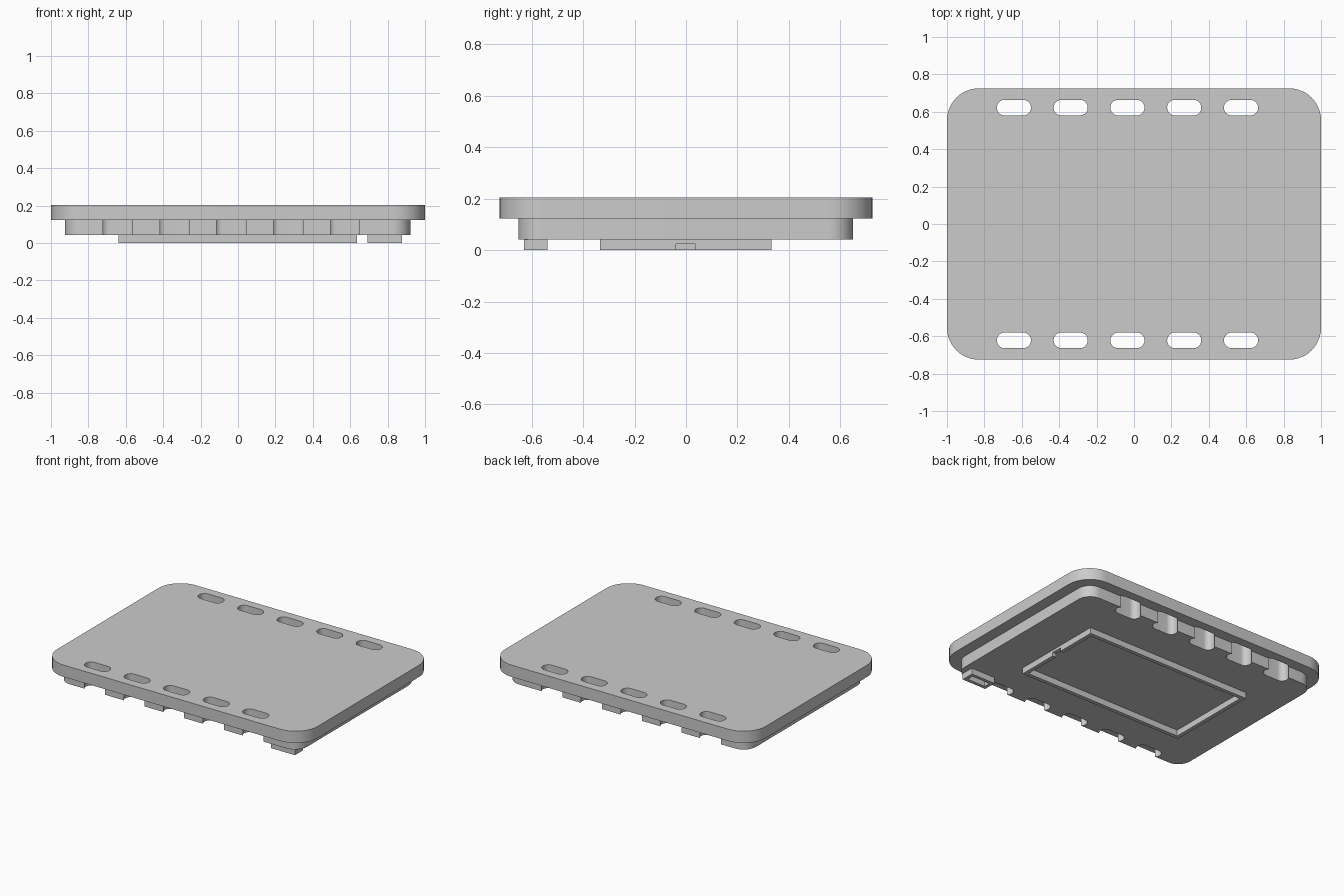
import bpy, bmesh, math

cube = bpy.data.objects.get("Cube")
if cube:
    bpy.data.objects.remove(cube, do_unlink=True)

grey = bpy.data.materials.new("light grey")
grey.use_nodes = True
grey.diffuse_color = (0.6, 0.6, 0.6, 1)
grey.node_tree.nodes["Principled BSDF"].inputs["Base Color"].default_value = (0.6, 0.6, 0.6, 1)


def add_slab(bm, x, y, z, radius=0.0, steps=12):
    """Add a prism over the ranges x, y, z with rounded vertical corners."""
    points = []
    corners = [(x[1], y[1], -1, -1), (x[0], y[1], 1, -1), (x[0], y[0], 1, 1), (x[1], y[0], -1, 1)]
    for i, (cx, cy, sx, sy) in enumerate(corners):
        for k in range(steps + 1 if radius else 1):
            a = math.pi / 2 * (i + k / steps)
            points.append((cx + sx * radius + radius * math.cos(a),
                           cy + sy * radius + radius * math.sin(a)))
    low = [bm.verts.new((px, py, z[0])) for px, py in points]
    high = [bm.verts.new((px, py, z[1])) for px, py in points]
    bm.faces.new(low[::-1])
    bm.faces.new(high)
    for i in range(len(points)):
        j = (i + 1) % len(points)
        bm.faces.new((low[i], low[j], high[j], high[i]))


def part(name, slabs):
    bm = bmesh.new()
    for slab in slabs:
        add_slab(bm, *slab)
    mesh = bpy.data.meshes.new(name)
    bm.to_mesh(mesh)
    bm.free()
    mesh.materials.append(grey)
    obj = bpy.data.objects.new(name, mesh)
    bpy.context.collection.objects.link(obj)
    return obj


def cut(obj, cutter):
    mod = obj.modifiers.new("cut", 'BOOLEAN')
    mod.operation = 'DIFFERENCE'
    mod.solver = 'EXACT'
    mod.object = cutter
    bpy.context.view_layer.objects.active = obj
    bpy.ops.object.modifier_apply(modifier=mod.name)


# Plates
top_plate = part("top_plate", [((-1, 1), (-0.725, 0.725), (0.122, 0.204), 0.17)])
lower_plate = part("lower_plate", [((-0.926, 0.921), (-0.652, 0.65), (0.042, 0.122), 0.095)])

# Two rows of strap slots, running through both plates
slots = []
for side in (-1, 1):
    for i in range(5):
        cx, cy = -0.642 + 0.3035 * i, 0.622 * side
        slots.append(((cx - 0.091, cx + 0.091), (cy - 0.0415, cy + 0.0415), (-0.1, 0.4), 0.0405))
slot_cutter = part("slot_cutter", slots)
cut(top_plate, slot_cutter)
cut(lower_plate, slot_cutter)

# Raised rim underneath, with a small notch on one end
rim = part("underside_rim", [((-0.639, 0.635), (-0.334, 0.332), (0, 0.042))])
rim_cutter = part("rim_cutter", [((-0.612, 0.608), (-0.307, 0.305), (-0.1, 0.1))])
notch_cutter = part("notch_cutter", [((0.55, 0.7), (-0.038, 0.036), (-0.1, 0.024))])
cut(rim, rim_cutter)
cut(rim, notch_cutter)

# Small hollow loop in the front corner
loop = part("corner_loop", [((0.693, 0.878), (-0.63, -0.539), (0, 0.042))])
loop_cutter = part("loop_cutter", [((0.716, 0.855), (-0.607, -0.562), (-0.1, 0.1))])
cut(loop, loop_cutter)

for cutter in (slot_cutter, rim_cutter, notch_cutter, loop_cutter):
    bpy.data.objects.remove(cutter, do_unlink=True)

# Smooth the rounded corners, keep the edges sharp
for obj in (top_plate, lower_plate):
    bpy.ops.object.select_all(action='DESELECT')
    obj.select_set(True)
    bpy.context.view_layer.objects.active = obj
    bpy.ops.object.shade_smooth_by_angle(angle=math.radians(30))
